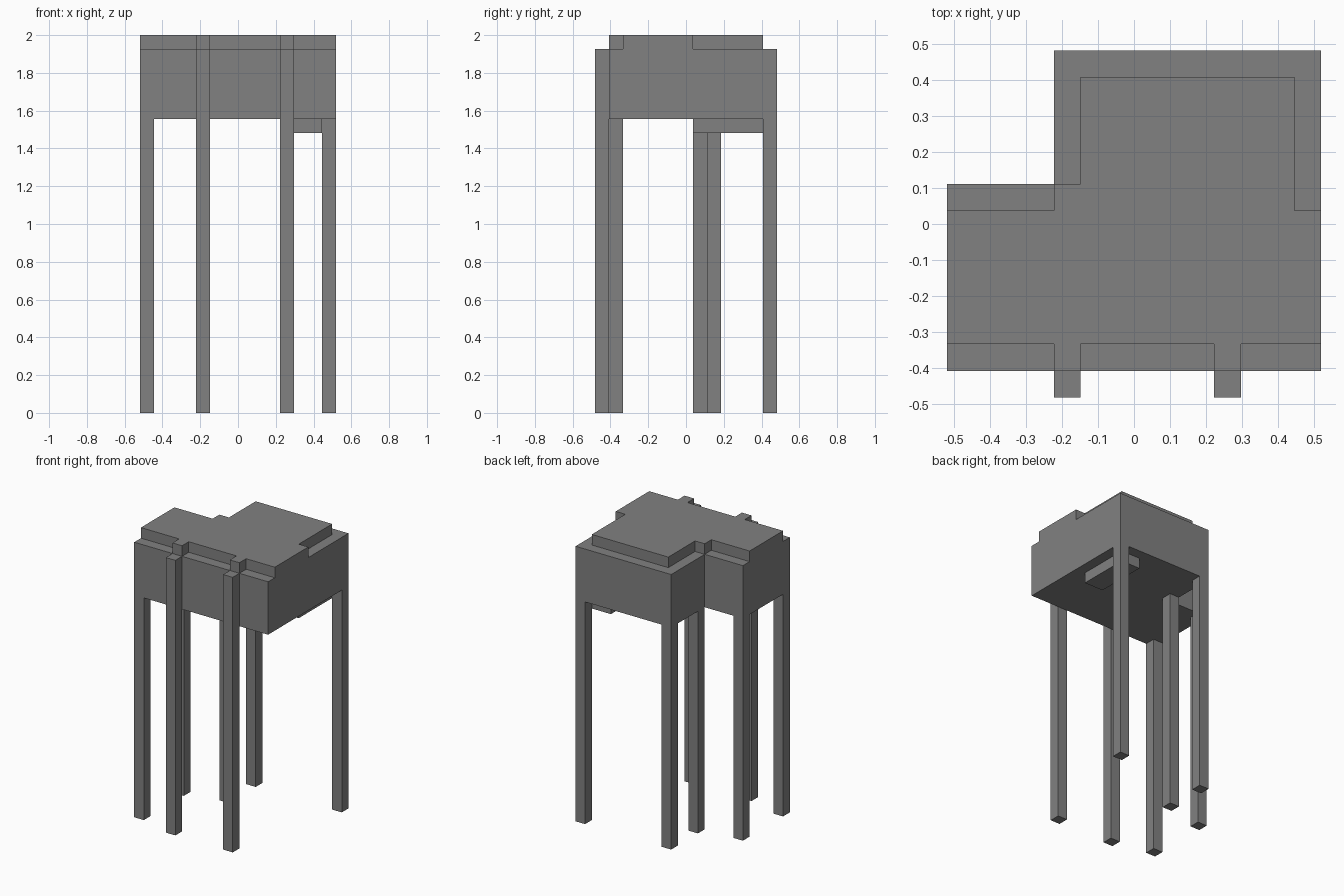
import bpy
import bmesh
from mathutils import Vector

default_cube = bpy.data.objects.get("Cube")
if default_cube:
    bpy.data.objects.remove(default_cube, do_unlink=True)

# The model sits on a block grid: 14 wide, 13 deep, 27 tall
UNIT = 2 / 27
CENTRE = Vector((7, 6.5, 0))

grey = bpy.data.materials.new("plain grey")
grey.use_nodes = True
grey_colour = (0.22, 0.22, 0.22, 1)
grey.diffuse_color = grey_colour
grey.node_tree.nodes["Principled BSDF"].inputs["Base Color"].default_value = grey_colour


def extrude_outline(name, outline, bottom, top):
    """Raise a flat outline, in grid units, into a solid slab."""
    bm = bmesh.new()
    corners = [bm.verts.new((Vector((x, y, bottom)) - CENTRE) * UNIT) for x, y in outline]
    base = bm.faces.new(corners)
    raised = bmesh.ops.extrude_face_region(bm, geom=[base], use_keep_orig=True)
    moved = [item for item in raised["geom"] if isinstance(item, bmesh.types.BMVert)]
    bmesh.ops.translate(bm, verts=moved, vec=(0, 0, (top - bottom) * UNIT))
    bmesh.ops.recalc_face_normals(bm, faces=bm.faces)
    mesh = bpy.data.meshes.new(name)
    bm.to_mesh(mesh)
    bm.free()
    mesh.materials.append(grey)
    part = bpy.data.objects.new(name, mesh)
    bpy.context.scene.collection.objects.link(part)
    return part


def rectangle(x, y, width=1, depth=1):
    return [(x, y), (x + width, y), (x + width, y + depth), (x, y + depth)]


BODY_BOTTOM, BODY_TOP, ROOF_TOP = 21, 26, 27

# Main body with a missing back corner
extrude_outline(
    "body",
    [(0, 1), (14, 1), (14, 13), (4, 13), (4, 8), (0, 8)],
    BODY_BOTTOM, BODY_TOP,
)

# Stepped roof slab, with two tabs reaching the front posts
front_edge = [(0, 2)]
for tab in (4, 10):
    front_edge += [(tab, 2), (tab, 1), (tab + 1, 1), (tab + 1, 2)]
back_edge = [(14, 2), (14, 7), (13, 7), (13, 12), (5, 12), (5, 8), (4, 8), (4, 7), (0, 7)]
extrude_outline("roof_slab", front_edge + back_edge, BODY_TOP, ROOF_TOP)

# Legs beneath the body
legs = {
    "front_right_leg": (0, 1),
    "middle_right_leg": (0, 7),
    "inner_corner_leg": (4, 8),
    "back_right_leg": (4, 12),
    "back_left_leg": (13, 12),
}
for name, (x, y) in legs.items():
    extrude_outline(name, rectangle(x, y), 0, BODY_BOTTOM)

# Tall posts standing against the front face
for name, x in (("front_post_right", 4), ("front_post_left", 10)):
    extrude_outline(name, rectangle(x, 0), 0, BODY_TOP)

# Low block hanging under the body
extrude_outline("underside_block", rectangle(11, 7, width=2, depth=5), BODY_BOTTOM - 1, BODY_BOTTOM)
